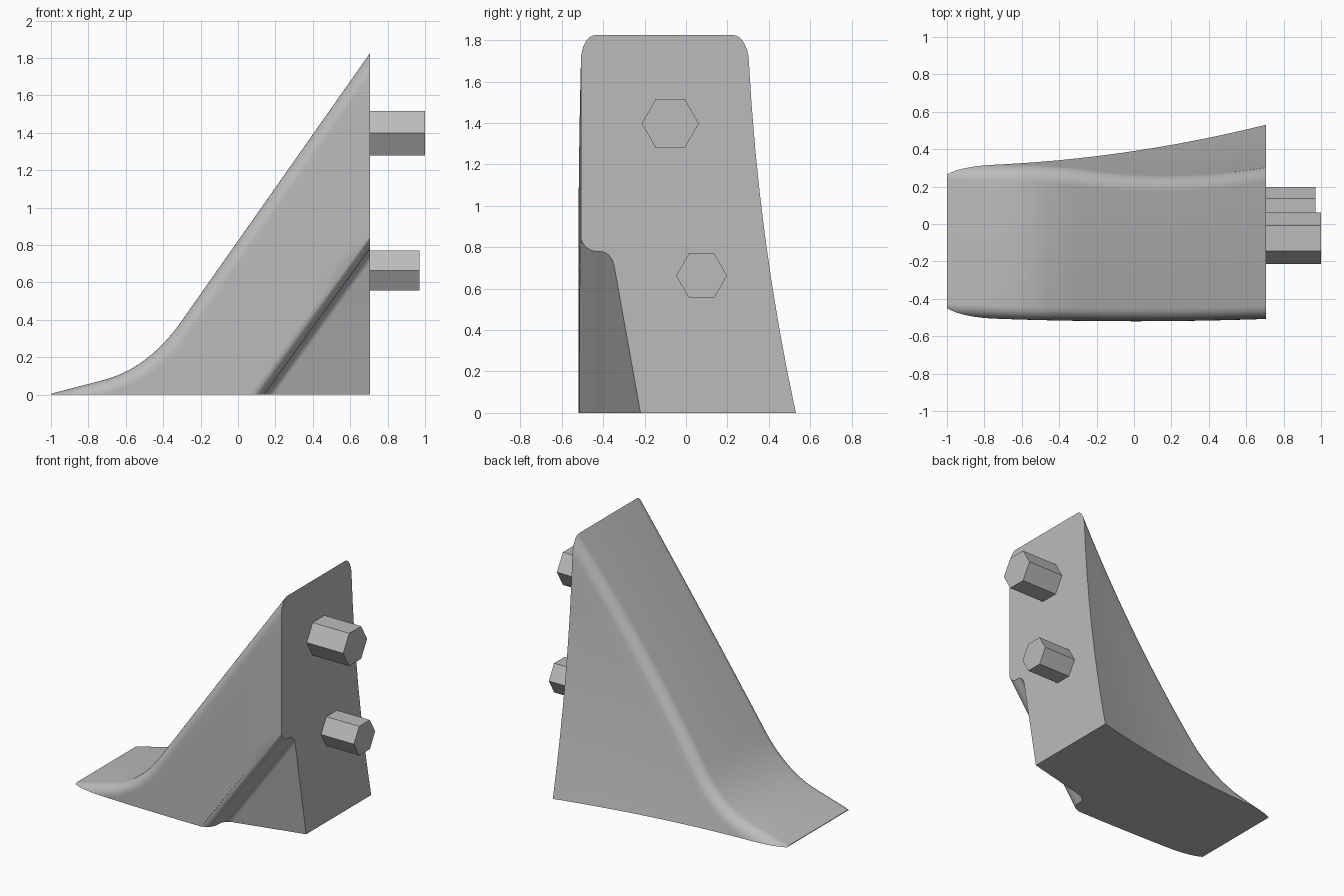
import bpy, bmesh, math
from mathutils import Vector

cube = bpy.data.objects.get("Cube")
if cube:
    bpy.data.objects.remove(cube, do_unlink=True)

grey = bpy.data.materials.new("plain grey")
grey.use_nodes = True
grey.diffuse_color = (0.5, 0.5, 0.5, 1)
grey.node_tree.nodes["Principled BSDF"].inputs["Base Color"].default_value = (0.5, 0.5, 0.5, 1)

END = 0.705      # flat mounting face
RADIUS = 0.07    # rounding of the upper edges


def make_object(name, bm):
    bmesh.ops.recalc_face_normals(bm, faces=bm.faces)
    mesh = bpy.data.meshes.new(name)
    bm.to_mesh(mesh)
    bm.free()
    mesh.materials.append(grey)
    obj = bpy.data.objects.new(name, mesh)
    bpy.context.collection.objects.link(obj)
    return obj


def loft(name, rings):
    bm = bmesh.new()
    loops = [[bm.verts.new(p) for p in ring] for ring in rings]
    for a, b in zip(loops, loops[1:]):
        for i in range(len(a)):
            j = (i + 1) % len(a)
            bm.faces.new((a[i], a[j], b[j], b[i]))
    bm.faces.new(loops[0])
    bm.faces.new(loops[-1])
    return make_object(name, bm)


# Spine of the sloped top: shallow toe, swept bend, long straight ramp
def spine():
    a, b, c = Vector((-0.72, 0.078)), Vector((-0.479, 0.14)), Vector((-0.3, 0.396))
    toe, top = Vector((-1, 0.005)), Vector((END, 1.825))
    pts = [toe.lerp(a, i / 6) for i in range(6)]
    for i in range(13):
        t = i / 12
        pts.append(a * (1 - t) ** 2 + b * 2 * t * (1 - t) + c * t * t)
    pts += [c.lerp(top, i / 12) for i in range(1, 13)]
    return pts


def back_wall(x, z):
    return 0.39 + 0.15 * x + 0.07 * x * x - 0.215 * z + 0.048 * z * z


def front_wall(x, z):
    return -0.52 + 0.025 * x * x


def section(x, top, slope):
    rz = RADIUS * math.sqrt(1 + slope * slope)
    reach = min(rz, 0.9 * top)
    depths = [reach * (1 - math.cos(math.pi / 2 * i / 8)) for i in range(9)]
    depths += [reach + (top - reach) * i / 8 for i in range(1, 9)]

    def side(wall, sign):
        out = []
        for d in depths:
            k = max(0, 1 - d / rz)
            inset = RADIUS * (1 - math.sqrt(1 - k * k))
            out.append((x, wall(x, top - d) - sign * inset, top - d))
        return out
    return side(back_wall, 1)[::-1] + side(front_wall, -1)


pts = spine()
rings = []
for i, p in enumerate(pts):
    d = pts[min(i + 1, len(pts) - 1)] - pts[max(i - 1, 0)]
    rings.append(section(p.x, p.y, d.y / d.x))
body = loft("wedge_body", rings)

# Slanted groove cut out of the lower front corner
def arc(cy, cz, ry, rz, start, end):
    angles = [math.radians(start + (end - start) * i / 8) for i in range(9)]
    return [(cy + ry * math.cos(a), cz + rz * math.sin(a)) for a in angles]


profile = [(-0.7, 0.88)] + arc(-0.43, 0.88, 0.085, 0.1, 180, 270)
profile += arc(-0.415, 0.69, 0.07, 0.09, 90, 10)
profile += [(-0.22, 0), (-0.2, -0.12), (-0.7, -0.12)]
SLOPE = 1.38
cutter = loft("groove_cutter", [
    [(x, y, z + SLOPE * (x - END)) for y, z in profile] for x in (END + 0.05, -0.2)])
cutter.hide_render = True

cut = body.modifiers.new("groove", 'BOOLEAN')
cut.operation = 'DIFFERENCE'
cut.solver = 'EXACT'
cut.object = cutter
bpy.ops.object.select_all(action='DESELECT')
bpy.context.view_layer.objects.active = body
body.select_set(True)
bpy.ops.object.modifier_apply(modifier="groove")
bpy.data.objects.remove(cutter, do_unlink=True)
bpy.ops.object.shade_smooth_by_angle(angle=math.radians(30))


# Hexagonal pegs on the mounting face
def peg(name, y, z, radius, tip):
    base = END - 0.03
    bpy.ops.mesh.primitive_cylinder_add(
        vertices=6, radius=radius, depth=tip - base,
        location=((base + tip) / 2, y, z), rotation=(0, math.pi / 2, 0))
    obj = bpy.context.object
    obj.name = name
    obj.data.materials.append(grey)


peg("upper_peg", -0.076, 1.398, 0.138, 1.0)
peg("lower_peg", 0.075, 0.663, 0.123, 0.97)
